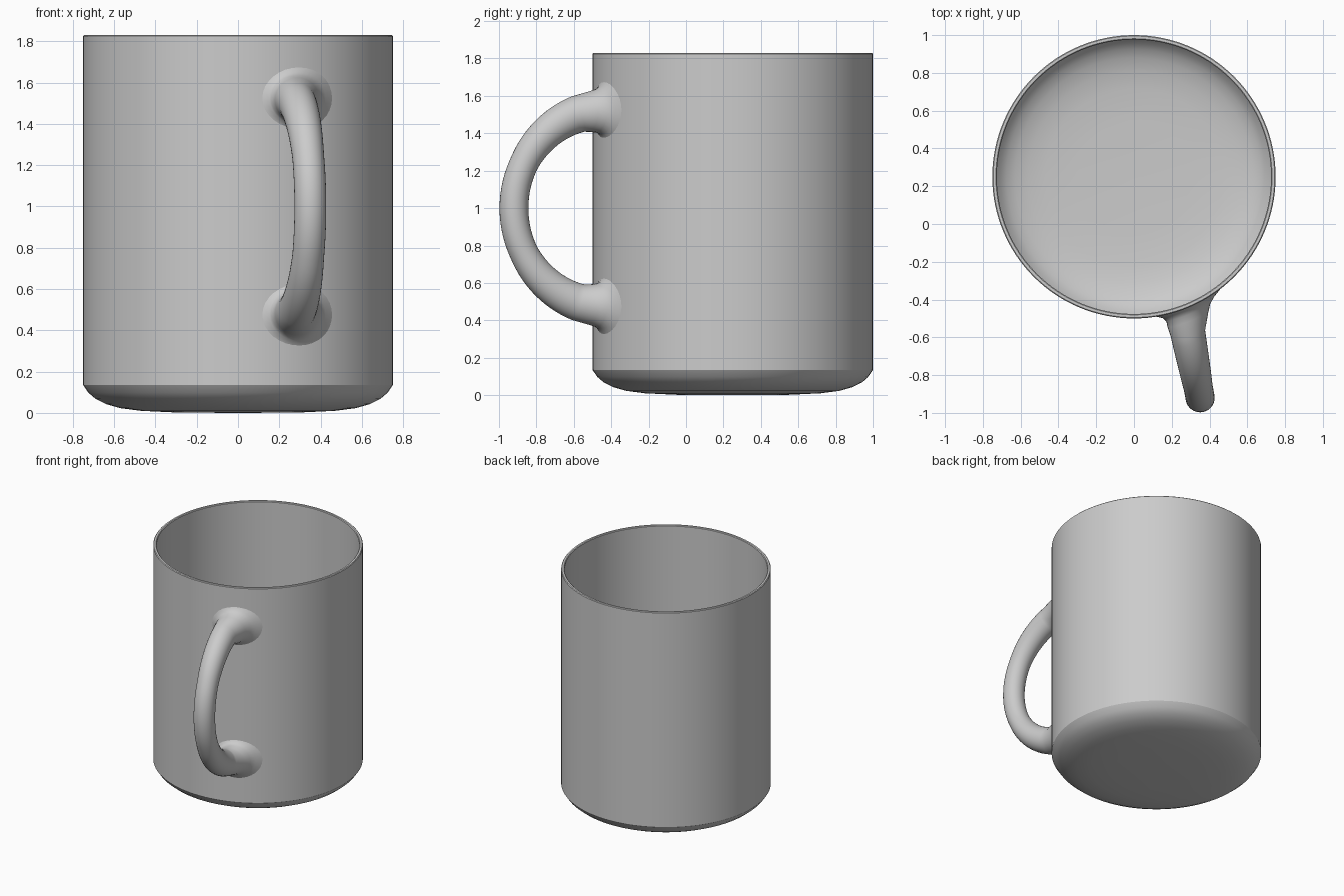
import bpy, bmesh
from math import sin, cos, pi, sqrt

if "Cube" in bpy.data.objects:
    bpy.data.objects.remove(bpy.data.objects["Cube"])

CY, R = 0.25, 0.75          # cup axis position in y, outer radius


def lathe_or_loft(name, rings, cap, sharp):
    """Skin a list of equally sized closed rings into a smooth object."""
    bm = bmesh.new()
    loops = [[bm.verts.new(p) for p in ring] for ring in rings]
    n = len(loops[0])
    for a, b in zip(loops, loops[1:]):
        for i in range(n):
            j = (i + 1) % n
            bm.faces.new((a[i], a[j], b[j], b[i]))
    if cap:
        bm.faces.new(loops[0])
        bm.faces.new(loops[-1])
    bmesh.ops.recalc_face_normals(bm, faces=bm.faces)
    me = bpy.data.meshes.new(name)
    bm.to_mesh(me)
    bm.free()
    ob = bpy.data.objects.new(name, me)
    bpy.context.collection.objects.link(ob)
    bpy.ops.object.select_all(action='DESELECT')
    ob.select_set(True)
    bpy.context.view_layer.objects.active = ob
    bpy.ops.object.shade_smooth_by_angle(angle=sharp)
    return ob


# Cup body: thin-walled revolved profile with a rounded foot
profile = [(0.02, 0), (0.3, 0.002), (0.47, 0.01), (0.57, 0.023), (0.64, 0.043),
           (0.69, 0.068), (0.725, 0.098), (0.75, 0.135),
           (0.75, 1.825), (0.745, 1.83), (0.731, 1.83), (0.726, 1.825),
           (0.726, 0.142), (0.705, 0.115), (0.675, 0.09), (0.63, 0.067),
           (0.56, 0.047), (0.47, 0.034), (0.3, 0.026), (0.02, 0.024)]
SEG = 128
cup = lathe_or_loft("cup_body", [[(r * cos(2 * pi * i / SEG), CY + r * sin(2 * pi * i / SEG), z)
                                  for i in range(SEG)] for r, z in profile], True, 0.5)

# Handle: half-ellipse sweep, flaring into the curved wall at both ends
N = 32
TILT = 0.19
L = sqrt(1 + TILT * TILT)
# wall distance, direction angle, half width, half height, height above middle
flare = [(-0.012, 0.41, 0.22, 0.17, 0.525), (0.002, 0.405, 0.18, 0.145, 0.525),
         (0.014, 0.395, 0.145, 0.128, 0.523), (0.035, 0.38, 0.12, 0.116, 0.52),
         (0.07, 0.36, 0.105, 0.108, 0.516)]


def flare_ring(d, phi, w, h, zc, sign):
    ring = []
    for k in range(N):
        a = 2 * pi * k / N
        ang = phi + w * cos(a) / R
        ring.append(((R + d) * sin(ang), CY - (R + d) * cos(ang), 1 + sign * (zc + h * sin(a))))
    return ring


def arch_ring(t):
    y, z = -0.42 - 0.5 * sin(t), 1 + 0.53 * cos(t)
    x = 0.28 + TILT * (-0.55 - y)
    ny, nz = -0.53 * sin(t), 0.5 * cos(t)
    m = sqrt(ny * ny + nz * nz)
    ny, nz = ny / m, nz / m
    blend = max(0, 1 - min(t, pi - t) / 1.1)
    w, h = 0.077 + 0.022 * blend, 0.077 + 0.033 * blend
    ring = []
    for k in range(N):
        a = 2 * pi * k / N
        s, q = w * cos(a), h * sin(a)
        ring.append((x + s / L - q * ny * TILT / L,
                     y + s * TILT / L + q * ny / L, z + q * nz))
    return ring


STEPS = 40
rings = [flare_ring(*f, 1) for f in flare]
rings += [arch_ring(0.32 + (pi - 0.64) * i / STEPS) for i in range(STEPS + 1)]
rings += [flare_ring(*f, -1) for f in reversed(flare)]
handle = lathe_or_loft("handle", rings, False, 1.2)
